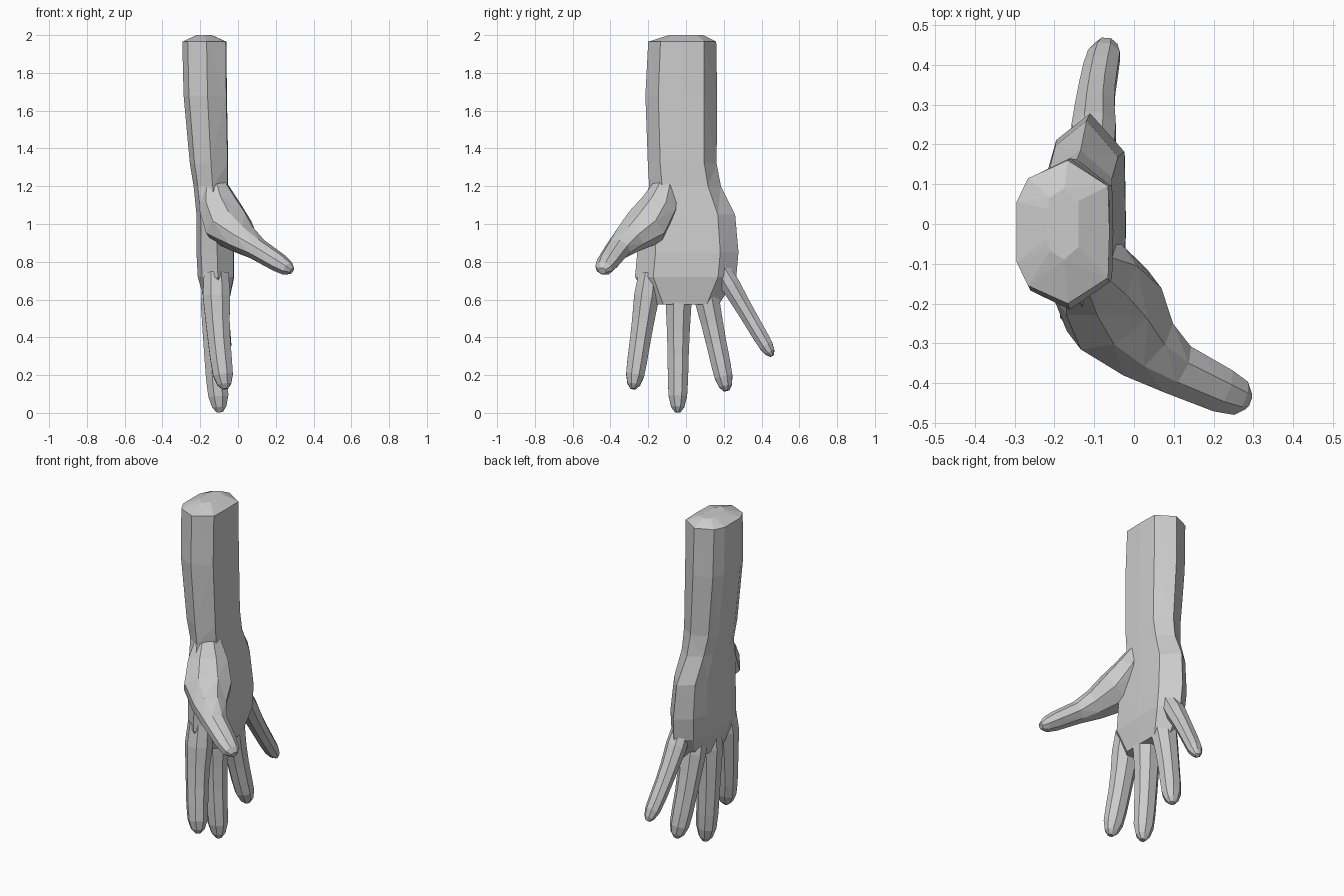
import bpy, bmesh, math
from mathutils import Vector

if "Cube" in bpy.data.objects:
    bpy.data.objects.remove(bpy.data.objects["Cube"])

skin = bpy.data.materials.new("pale grey")
skin.diffuse_color = (0.6, 0.6, 0.6, 1)
skin.use_nodes = True
skin.node_tree.nodes["Principled BSDF"].inputs["Base Color"].default_value = skin.diffuse_color


def loft(name, rings):
    """Closed flat-faced skin through rings of equal point count."""
    bm = bmesh.new()
    loops = [[bm.verts.new(p) for p in r] for r in rings]
    n = len(loops[0])
    for a, b in zip(loops, loops[1:]):
        for i in range(n):
            j = (i + 1) % n
            bm.faces.new((a[i], a[j], b[j], b[i]))
    bm.faces.new(loops[0][::-1])
    bm.faces.new(loops[-1])
    bmesh.ops.triangulate(bm, faces=bm.faces[:])
    bmesh.ops.recalc_face_normals(bm, faces=bm.faces[:])
    me = bpy.data.meshes.new(name)
    bm.to_mesh(me)
    bm.free()
    me.materials.append(skin)
    ob = bpy.data.objects.new(name, me)
    bpy.context.collection.objects.link(ob)
    return ob


def tube(name, pts, radii, ref, ratio, sides=8):
    """Tube through pts; ratio stretches the section along ref."""
    rings = []
    for k, (p, r) in enumerate(zip(pts, radii)):
        t = (pts[min(k + 1, len(pts) - 1)] - pts[max(k - 1, 0)]).normalized()
        u = (ref - t * ref.dot(t)).normalized()
        v = t.cross(u)
        angles = [2 * math.pi * (i + 0.5) / sides for i in range(sides)]
        rings.append([p + (v * math.cos(a) + u * math.sin(a) * ratio) * r * 1.06
                      for a in angles])
    return loft(name, rings)


def finger(name, base, tip, r):
    """Slightly bowed finger with swollen knuckle and rounded tip."""
    base, tip = Vector(base), Vector(tip)
    steps = [0, .2, .4, .58, .75, .88, .96, 1]
    swell = [1.1, 1.22, 1.08, 1, .96, .88, .62, .26]
    pts = [base.lerp(tip, t) - Vector((.05 * t * (1 - t), 0, 0)) for t in steps]
    return tube(name, pts, [r * s for s in swell], Vector((1, 0, 0)), 1.08)


# Forearm and palm: one faceted outline scaled down the arm
half = [(-1, .42), (-.75, .75), (.12, 1), (1, .64)]
outline = half + [(1.03, 0)] + [(x, -y) for x, y in reversed(half)]
arm = [  # z, centre x, half x, centre y, half y
    (2.0, -.18, .04, 0, .09), (1.965, -.18, .115, -.02, .18),
    (1.68, -.175, .113, -.025, .19), (1.32, -.155, .10, -.02, .182),
    (1.2, -.145, .09, -.005, .19), (1.05, -.13, .09, .005, .255),
    (.85, -.122, .098, .01, .268), (.72, -.118, .095, -.002, .268),
    (.575, -.112, .06, -.005, .18)]
hand = loft("hand", [[(cx + hx * x, cy + hy * y, z) for x, y in outline]
                     for z, cx, hx, cy, hy in arm])

parts = [
    finger("index_finger", (-.115, -.19, .74), (-.068, -.28, .127), .056),
    finger("middle_finger", (-.12, -.038, .72), (-.096, -.044, .003), .057),
    finger("ring_finger", (-.12, .085, .72), (-.087, .215, .117), .055),
    finger("little_finger", (-.1, .18, .77), (-.066, .456, .302), .043),
]

# Thumb with its broad mound running out of the wrist: x, y, z, radius
thumb = [(-.13, -.1, 1.23, .06), (-.1, -.14, 1.1, .11), (-.05, -.215, .985, .13),
         (.025, -.305, .92, .092), (.1, -.36, .868, .068),
         (.215, -.415, .795, .058), (.262, -.435, .765, .046),
         (.285, -.444, .752, .022)]
parts.append(tube("thumb", [Vector(s[:3]) for s in thumb],
                  [s[3] for s in thumb], Vector((0, 0, 1)), .83))

# Fuse every digit into one continuous skin
bpy.context.view_layer.objects.active = hand
hand.select_set(True)
for p in parts:
    m = hand.modifiers.new("fuse", 'BOOLEAN')
    m.operation = 'UNION'
    m.solver = 'EXACT'
    m.object = p
    bpy.ops.object.modifier_apply(modifier=m.name)
    bpy.data.objects.remove(p, do_unlink=True)
